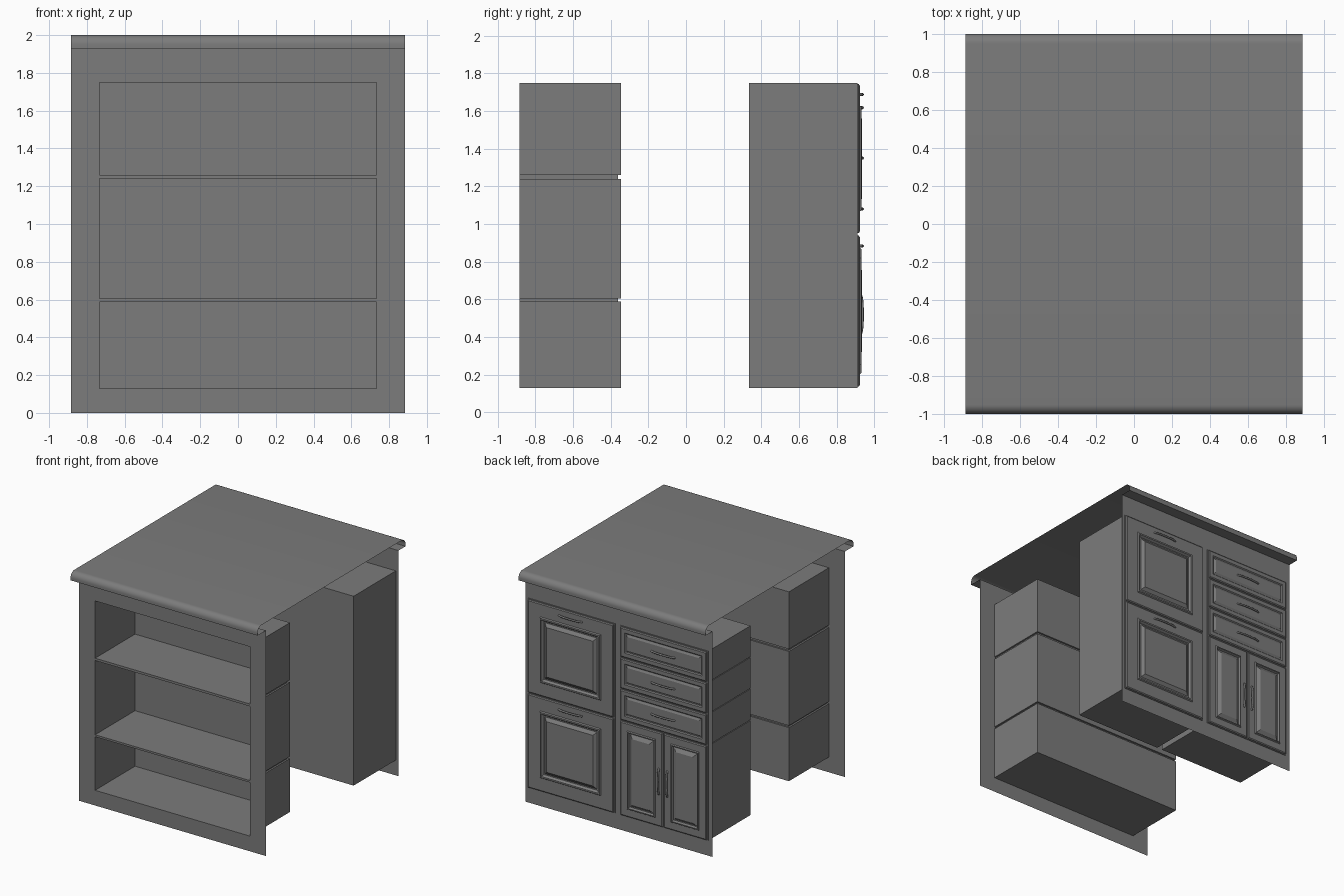
import bpy
import bmesh
from math import sin, cos, pi

if "Cube" in bpy.data.objects:
    bpy.data.objects.remove(bpy.data.objects["Cube"])

GREY = (0.2, 0.2, 0.2, 1)
grey = bpy.data.materials.new("plain_grey")
grey.use_nodes = True
grey.diffuse_color = GREY
grey.node_tree.nodes["Principled BSDF"].inputs["Base Color"].default_value = GREY

HALF = 0.885            # half width of the whole island
FRONT, BACK = -0.885, 0.905
LIP = 1.93              # underside of the worktop edge
LOW, MID, HIGH = 0.13, 0.945, 1.75


def finish(name, bm):
    mesh = bpy.data.meshes.new(name)
    bm.to_mesh(mesh)
    bm.free()
    mesh.materials.append(grey)
    obj = bpy.data.objects.new(name, mesh)
    bpy.context.collection.objects.link(obj)
    return obj


def loop(bm, x0, x1, z0, z1, y):
    return [bm.verts.new((x, y, z)) for x, z in ((x0, z0), (x0, z1), (x1, z1), (x1, z0))]


def bridge(bm, a, b):
    for i in range(4):
        j = (i + 1) % 4
        bm.faces.new((a[i], a[j], b[j], b[i]))


def box(name, x0, x1, y0, y1, z0, z1, open_front=False):
    bm = bmesh.new()
    a, b = loop(bm, x0, x1, z0, z1, y0), loop(bm, x0, x1, z0, z1, y1)
    bridge(bm, a, b)
    bm.faces.new(b)
    if not open_front:
        bm.faces.new(a)
        bmesh.ops.recalc_face_normals(bm, faces=bm.faces)
    return finish(name, bm)


def stepped_panel(name, x0, x1, z0, z1, steps):
    """Stack of rectangles; each step is (inset, height above the back sheet)."""
    bm = bmesh.new()
    last = None
    for inset, height in steps:
        ring = loop(bm, x0 + inset, x1 - inset, z0 + inset, z1 - inset, BACK + height)
        if last:
            bridge(bm, last, ring)
        last = ring
    bm.faces.new(last)
    return finish(name, bm)


def handle(name, x, z, vertical=False):
    """Bowed pull bar with its two ends on the door."""
    curve = bpy.data.curves.new(name, "CURVE")
    curve.dimensions = "3D"
    curve.bevel_depth = 0.008
    curve.bevel_resolution = 2
    curve.use_fill_caps = True
    spline = curve.splines.new("POLY")
    count = 13
    spline.points.add(count - 1)
    for i, p in enumerate(spline.points):
        t = i / (count - 1)
        along = 0.11 * -cos(pi * t)
        y = BACK + 0.012 + 0.02 * sin(pi * t) ** 0.6 if 0 < i < count - 1 else BACK + 0.01
        p.co = (x, y, z + along, 1) if vertical else (x + along, y, z, 1)
    curve.materials.append(grey)
    obj = bpy.data.objects.new(name, curve)
    bpy.context.collection.objects.link(obj)


# Worktop: one sheet with rounded edges that turn under at front and back
R = 0.05
arc = [(1 - R + R * sin(a), 2 - R + R * cos(a)) for a in [pi / 2 * i / 8 for i in range(9)]]
back_half = arc + [(1, LIP), (BACK, LIP)]
front_half = [(-y, z) for y, z in arc] + [(-1, LIP), (FRONT, LIP)]
profile = front_half[::-1] + back_half
bm = bmesh.new()
rows = [[bm.verts.new((x, y, z)) for y, z in profile] for x in (-HALF, HALF)]
for i in range(len(profile) - 1):
    bm.faces.new((rows[0][i], rows[1][i], rows[1][i + 1], rows[0][i + 1]))
worktop = finish("worktop", bm)
bpy.context.view_layer.objects.active = worktop
worktop.select_set(True)
bpy.ops.object.shade_smooth_by_angle(angle=pi / 5)
worktop.select_set(False)

# Front sheet with the bookcase opening
SHELF = 0.733
bm = bmesh.new()
bridge(bm, loop(bm, -HALF, HALF, 0, LIP, FRONT), loop(bm, -SHELF, SHELF, LOW, HIGH, FRONT))
bmesh.ops.recalc_face_normals(bm, faces=bm.faces)
if bm.faces[:][0].normal.y > 0:
    bmesh.ops.reverse_faces(bm, faces=bm.faces)
finish("front_panel", bm)

# Open bookcase compartments with shelves between them
INNER = -0.345
levels = [(LOW, 0.588), (0.605, 1.24), (1.26, HIGH)]
for i, (z0, z1) in enumerate(levels):
    box(f"bookcase_compartment_{i + 1}", -SHELF, SHELF, FRONT, INNER, z0, z1, True)
for i in range(2):
    box(f"shelf_{i + 1}", -SHELF + 0.015, SHELF - 0.015, FRONT + 0.001, INNER - 0.015,
        levels[i][1], levels[i + 1][0])
    bm = bmesh.new()
    bm.faces.new(loop(bm, -SHELF, SHELF, levels[i][1], levels[i + 1][0], FRONT)[::-1])
    finish(f"shelf_edge_{i + 1}", bm)

# Back sheet
bm = bmesh.new()
bm.faces.new(loop(bm, -HALF, HALF, 0, LIP, BACK))
finish("back_panel", bm)

# Cabinet bodies behind the doors and drawers
BIG = (0.035, 0.86)
SMALL = (-0.845, -0.015)
seams = [HIGH, 1.485, 1.215, MID]
box("door_cabinet", *BIG, 0.335, BACK, LOW, HIGH)
tops = [LOW] + seams[::-1]
for i in range(4):
    gap = 0.006 if i < 3 else 0
    box(f"drawer_cabinet_body_{i + 1}", *SMALL, 0.335, BACK, tops[i], tops[i + 1] - gap)

# Shared frames standing just proud of the back sheet
for name, (x0, x1) in (("door_frame", BIG), ("drawer_frame", SMALL)):
    stepped_panel(name, x0, x1, LOW, HIGH, [(0, 0), (0, 0.006)])

EDGE = [(0, 0), (0, 0.012), (0.008, 0.018)]

# Two large doors with a moulded, raised centre
big_steps = EDGE + [(0.115, 0.018), (0.122, 0.028), (0.135, 0.028),
                    (0.148, 0.01), (0.158, 0.01), (0.185, 0.03)]
for name, z0, z1 in (("lower", LOW, MID), ("upper", MID, HIGH)):
    stepped_panel(f"{name}_large_door", BIG[0] + 0.008, BIG[1] - 0.008,
                  z0 + 0.006, z1 - 0.006, big_steps)
    handle(f"{name}_large_door_handle", sum(BIG) / 2, z1 - 0.062)

# Three drawers
centre = sum(SMALL) / 2
for i in range(3):
    z0, z1 = seams[i + 1], seams[i]
    stepped_panel(f"drawer_{i + 1}", SMALL[0] + 0.008, SMALL[1] - 0.008, z0 + 0.006, z1 - 0.006,
                  EDGE + [(0.04, 0.018), (0.048, 0.01), (0.054, 0.01), (0.068, 0.018)])
    handle(f"drawer_handle_{i + 1}", centre, (z0 + z1) / 2)

# Pair of narrow doors, mirrored about the column centre
small_steps = EDGE + [(0.066, 0.018), (0.072, 0.027), (0.08, 0.027),
                      (0.088, 0.01), (0.094, 0.01), (0.12, 0.028)]
width = (SMALL[1] - SMALL[0]) / 2 - 0.008
for name, side in (("inner", 1), ("outer", -1)):
    xs = sorted((centre + side * 0.006, centre + side * width))
    stepped_panel(f"{name}_small_door", *xs, LOW + 0.006, MID - 0.006, small_steps)
    handle(f"{name}_small_door_handle", centre + side * 0.04, 0.52, True)
